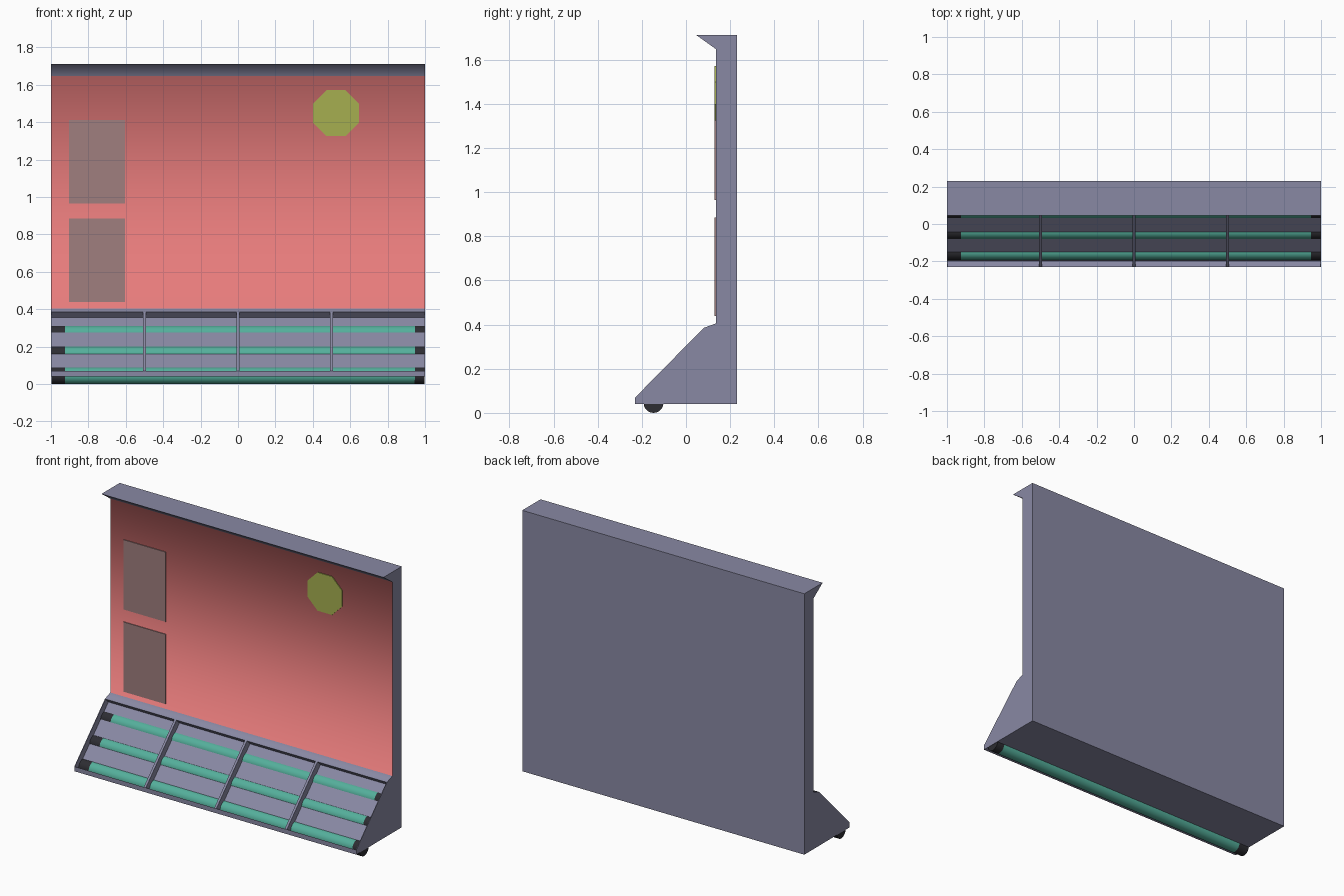
import bpy, bmesh, math
from mathutils import Matrix, Vector

cube = bpy.data.objects.get("Cube")
if cube:
    bpy.data.objects.remove(cube, do_unlink=True)


def material(name, r, g, b):
    m = bpy.data.materials.new(name)
    m.use_nodes = True
    m.diffuse_color = (r, g, b, 1)
    m.node_tree.nodes["Principled BSDF"].inputs["Base Color"].default_value = (r, g, b, 1)
    return m


PURPLE = material("grey_purple", 0.25, 0.25, 0.37)
RED = material("coral_red", 0.80, 0.20, 0.20)
TEAL = material("teal", 0.09, 0.43, 0.33)
BLACK = material("charcoal", 0.026, 0.026, 0.032)
NAVY = material("navy", 0.017, 0.024, 0.13)
GREEN = material("olive_green", 0.38, 0.43, 0.08)
TAUPE = material("taupe", 0.35, 0.21, 0.21)

WALL_Y = 0.135


def finish(name, bm, *mats, smooth=None):
    bmesh.ops.recalc_face_normals(bm, faces=bm.faces)
    mesh = bpy.data.meshes.new(name)
    bm.to_mesh(mesh)
    bm.free()
    obj = bpy.data.objects.new(name, mesh)
    bpy.context.collection.objects.link(obj)
    for m in mats:
        mesh.materials.append(m)
    if smooth:
        bpy.ops.object.select_all(action='DESELECT')
        obj.select_set(True)
        bpy.context.view_layer.objects.active = obj
        bpy.ops.object.shade_smooth_by_angle(angle=math.radians(smooth))
    return obj


def extrude(bm, faces, offset):
    new = bmesh.ops.extrude_face_region(bm, geom=faces)["geom"]
    verts = [v for v in new if isinstance(v, bmesh.types.BMVert)]
    bmesh.ops.translate(bm, verts=verts, vec=Vector(offset))


def prism(profile, x0, x1):
    """Side profile in y, z swept along x."""
    bm = bmesh.new()
    face = bm.faces.new([bm.verts.new((x0, y, z)) for y, z in profile])
    extrude(bm, [face], (x1 - x0, 0, 0))
    return bm


def plate(name, points, mat, thick=0.005, line=None):
    """Thin plate on the wall, or only its outline when a line width is given."""
    bm = bmesh.new()
    face = bm.faces.new([bm.verts.new((x, WALL_Y, z)) for x, z in points])
    if line:
        bmesh.ops.inset_region(bm, faces=[face], thickness=line, use_even_offset=True)
        bmesh.ops.delete(bm, geom=[face], context='FACES')
    extrude(bm, list(bm.faces), (0, -thick, 0))
    return finish(name, bm, mat)


def rod(name, x0, x1, y, z, mat, radius=0.045):
    bm = bmesh.new()
    place = Matrix.Translation(((x0 + x1) / 2, y, z)) @ Matrix.Rotation(math.pi / 2, 4, 'Y')
    bmesh.ops.create_cone(bm, cap_ends=True, segments=24, radius1=radius,
                          radius2=radius, depth=x1 - x0, matrix=place)
    return finish(name, bm, mat, smooth=40)


# Wall with cornice and a sloped base holding a trough
lip, ledge = (-0.23, 0.07), (0.08, 0.385)
trough_top, trough_bottom = (0.11, 0.355), (-0.197, 0.042)
profile = [(-0.23, 0.04), (0.23, 0.04), (0.23, 1.712), (0.045, 1.712),
           (WALL_Y, 1.648), (WALL_Y, 0.405), ledge, trough_top, trough_bottom, lip]
wall = finish("wall", prism(profile, -1, 1), PURPLE, RED, smooth=75)
for p in wall.data.polygons:
    if p.normal.y < -0.99 and p.center.z > 0.1:
        p.material_index = 1

# Trough ends and dividers
fin = [lip, ledge, trough_top, trough_bottom]
for name, x0, x1 in (("right_trough_end", -1, -0.996), ("left_trough_end", 0.996, 1)):
    finish(name, prism(fin, x0, x1), PURPLE)
for i in (-1, 0, 1):
    x = i * 0.5
    finish(f"divider_{i + 2}", prism(fin, x - 0.0075, x + 0.0075), PURPLE)

# Light tubes with dark end caps
for i in range(3):
    y, z = -0.147 + 0.111 * i, 0.045 + 0.111 * i
    rod(f"tube_{i + 1}", -0.925, 0.945, y, z, TEAL)
    rod(f"tube_{i + 1}_right_cap", -0.998, -0.925, y, z, BLACK)
    rod(f"tube_{i + 1}_left_cap", 0.945, 0.998, y, z, BLACK)

# Two rectangular panels
for name, z0, z1 in (("upper_panel", 0.965, 1.412), ("lower_panel", 0.438, 0.885)):
    plate(name, [(-0.904, z0), (-0.604, z0), (-0.604, z1), (-0.904, z1)], TAUPE)

# One notched outline, flipped four ways
notch = [(-0.24, 0.123), (0.24, 0.123), (0.24, 0.024),
         (0.077, 0.024), (-0.131, -0.123), (-0.24, -0.123)]
for i, (cx, cz, sx, sz) in enumerate([(-0.163, 1.45, 1, 1), (-0.163, 1.008, -1, -1),
                                      (0.527, 1.123, -1, 1), (0.527, 0.68, 1, -1)]):
    plate(f"notched_outline_{i + 1}", [(cx + sx * x, cz + sz * z) for x, z in notch],
          NAVY, line=0.009)


# Octagonal sign and its outline
def octagon(radius):
    return [(0.524 + radius * math.cos(a), 1.448 + radius * math.sin(a))
            for a in (math.pi / 8 * (2 * k + 1) for k in range(8))]


plate("octagon_sign", octagon(0.133), GREEN)
plate("octagon_outline", octagon(0.187), NAVY, line=0.011)
